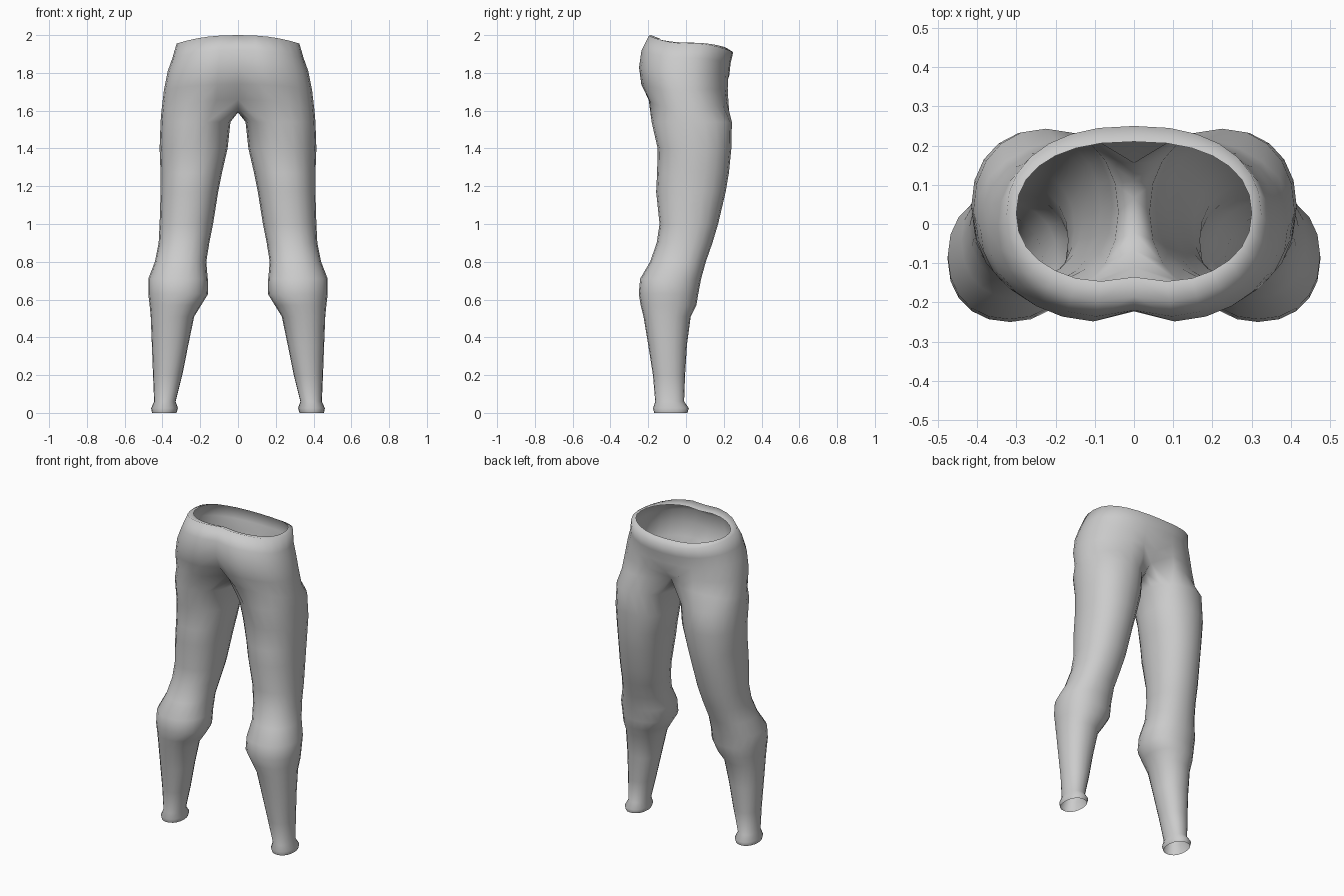
import bpy, bmesh
from math import sin, cos, radians, exp

default_cube = bpy.data.objects.get("Cube")
if default_cube:
    bpy.data.objects.remove(default_cube, do_unlink=True)

OUTER = 15          # points around the outside of one half
INNER = 5           # extra points along the inner thigh

# Pelvis rings: half width, front y, back y, front cleft, back cleft, z front, z side, z back
PELVIS = [
    (.30, -.155, .21, .02, 0, 1.98, 1.96, 1.935),
    (.325, -.205, .25, .02, 0, 2.0, 1.955, 1.91),
    (.347, -.245, .236, .025, 0, 1.92, 1.88, 1.85),
    (.372, -.258, .23, .035, 0, 1.83, 1.81, 1.79),
    (.392, -.247, .228, .06, .02, 1.74, 1.71, 1.72),
    (.405, -.21, .235, .10, .08, 1.66, 1.6, 1.66),
]

# Leg rings: z, inner x, outer x, front y, back y
LEG = [
    (1.54, .04, .41, -.182, .243),
    (1.4, .055, .415, -.15, .24),
    (1.27, .085, .41, -.153, .227),
    (1.17, .105, .41, -.158, .21),
    (1.0, .132, .415, -.14, .17),
    (.9, .152, .42, -.155, .14),
    (.8, .168, .44, -.19, .105),
    (.71, .16, .475, -.243, .08),
    (.63, .158, .475, -.25, .065),
    (.57, .195, .468, -.24, .055),
    (.51, .232, .462, -.225, .025),
    (.36, .263, .456, -.2, .005),
    (.2, .295, .45, -.175, -.005),
    (.06, .33, .444, -.163, -.01),
    (.025, .318, .46, -.175, .015),
    (.0, .326, .455, -.168, .008),
]


def power(v, p):
    return abs(v) ** p * (1 if v > 0 else -1)


def pelvis_ring(a, front, back, cleft_f, cleft_b, zf, zs, zb):
    """Half ring from the front seam around the hip to the back seam."""
    mid, half = (front + back) / 2, (back - front) / 2
    points = []
    for i in range(OUTER):
        t = radians(-90 + 180 * i / (OUTER - 1))
        s = sin(t)
        x = a * abs(cos(t)) ** .85 if 0 < i < OUTER - 1 else 0
        y = mid + half * power(s, .9)
        dip = exp(-(x / .07) ** 2)
        y += dip * (cleft_f if s < 0 else -cleft_b)
        z = zs + ((zf if s < 0 else zb) - zs) * s * s
        points.append((x, y, z))
    return points


def leg_ring(z, x_in, x_out, front, back):
    """Full rounded ring starting at the inner front."""
    cx, rx = (x_in + x_out) / 2, (x_out - x_in) / 2
    cy, ry = (front + back) / 2, (back - front) / 2
    points = []
    for i in range(OUTER + INNER):
        t = radians(-126 + 18 * i)
        points.append((cx + rx * power(cos(t), .92), cy + ry * power(sin(t), .92), z))
    return points


def bridge(bm, upper, lower, closed):
    n = len(lower)
    for i in range(n if closed else n - 1):
        j = (i + 1) % n
        bm.faces.new((upper[i], lower[i], lower[j], upper[j]))


# One half of the garment: waist rim, hips, crotch saddle, leg and hem
bm = bmesh.new()
hips = [[bm.verts.new(p) for p in pelvis_ring(*row)] for row in PELVIS]
for upper, lower in zip(hips, hips[1:]):
    bridge(bm, upper, lower, False)

# Crotch saddle points along the centre seam, from back to front
start, end = hips[-1][-1].co, hips[-1][0].co
saddle = []
for k in range(1, INNER + 1):
    f = k / (INNER + 1)
    p = start.lerp(end, f)
    p.z -= .07 * (4 * f * (1 - f)) ** .7
    saddle.append(bm.verts.new(p))

rings = [hips[-1] + saddle]
rings += [[bm.verts.new(p) for p in leg_ring(*row)] for row in LEG]
for upper, lower in zip(rings, rings[1:]):
    bridge(bm, upper, lower, True)

# Mirror to the other half and weld the centre seam
copy = bmesh.ops.duplicate(bm, geom=bm.verts[:] + bm.edges[:] + bm.faces[:])["geom"]
copied_verts = [g for g in copy if isinstance(g, bmesh.types.BMVert)]
copied_faces = [g for g in copy if isinstance(g, bmesh.types.BMFace)]
for v in copied_verts:
    v.co.x = -v.co.x
bmesh.ops.reverse_faces(bm, faces=copied_faces)
bmesh.ops.remove_doubles(bm, verts=bm.verts[:], dist=.0005)
bmesh.ops.recalc_face_normals(bm, faces=bm.faces[:])

mesh = bpy.data.meshes.new("trousers")
bm.to_mesh(mesh)
bm.free()
trousers = bpy.data.objects.new("trousers", mesh)
bpy.context.collection.objects.link(trousers)

# Plain grey cloth
grey = bpy.data.materials.new("grey cloth")
grey.use_nodes = True
color = (.6, .6, .6, 1)
grey.diffuse_color = color
grey.node_tree.nodes["Principled BSDF"].inputs["Base Color"].default_value = color
mesh.materials.append(grey)
mesh.shade_smooth()
